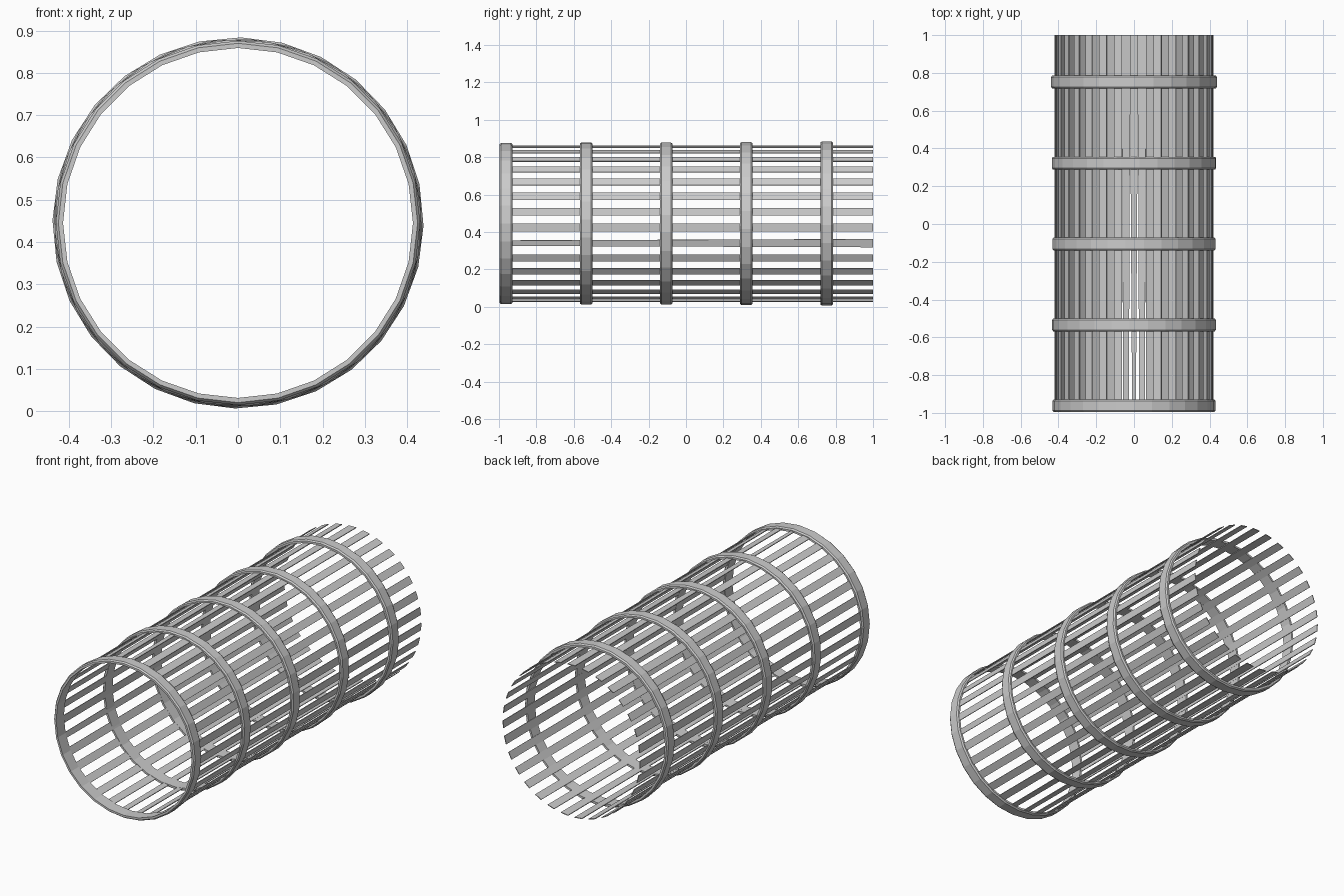
import bpy, bmesh
from math import sin, cos, pi, radians

if "Cube" in bpy.data.objects:
    bpy.data.objects.remove(bpy.data.objects["Cube"])

ZC = 0.445          # height of the cage axis
COUNT = 31          # slats around the cage
SIDES = 28          # facets on each hoop


def make_object(name, bm):
    bmesh.ops.recalc_face_normals(bm, faces=bm.faces)
    mesh = bpy.data.meshes.new(name)
    bm.to_mesh(mesh)
    bm.free()
    obj = bpy.data.objects.new(name, mesh)
    bpy.context.collection.objects.link(obj)
    return obj


def hoop(name, y, radius, turn):
    # closed band with chamfered outer edges: (radius, y offset)
    inner = radius - 0.017
    profile = [(inner, -0.034), (radius - 0.006, -0.034), (radius, -0.026),
               (radius, 0.026), (radius - 0.006, 0.034), (inner, 0.034)]
    bm = bmesh.new()
    loops = []
    for i in range(SIDES):
        a = turn + 2 * pi * i / SIDES
        loops.append([bm.verts.new((r * cos(a), y + d, ZC + r * sin(a)))
                      for r, d in profile])
    n = len(profile)
    for i in range(SIDES):
        p, q = loops[i], loops[(i + 1) % SIDES]
        for j in range(n):
            k = (j + 1) % n
            bm.faces.new((p[j], p[k], q[k], q[j]))
    return make_object(name, bm)


def slat(name, angle, front_width, back_width, radius=0.418, thick=0.004):
    # thin flat board along the cage, optionally tapered
    bm = bmesh.new()
    bmesh.ops.create_cube(bm, size=1)
    for v in bm.verts:
        width = front_width if v.co.y < 0 else back_width
        t = v.co.x * width
        r = radius + v.co.z * thick
        y = -0.985 if v.co.y < 0 else 1.0
        v.co = (r * cos(angle) - t * sin(angle), y,
                ZC + r * sin(angle) + t * cos(angle))
    return make_object(name, bm)


# Hoops
for i, (y, r) in enumerate([(-0.962, 0.431), (-0.534, 0.434), (-0.106, 0.435),
                            (0.322, 0.436), (0.752, 0.439)]):
    hoop(f"hoop_{i + 1}", y, r, radians(3 * i))

# Slats, a few of them tapered
tapers = {0: (0.02, 0.045), 9: (0.03, 0.045), 15: (0.03, 0.045),
          16: (0.03, 0.045), 22: (0.03, 0.045)}
for i in range(COUNT):
    front, back = tapers.get(i, (0.041, 0.041))
    slat(f"slat_{i + 1:02d}", pi / 2 - 2 * pi * i / COUNT, front, back)
